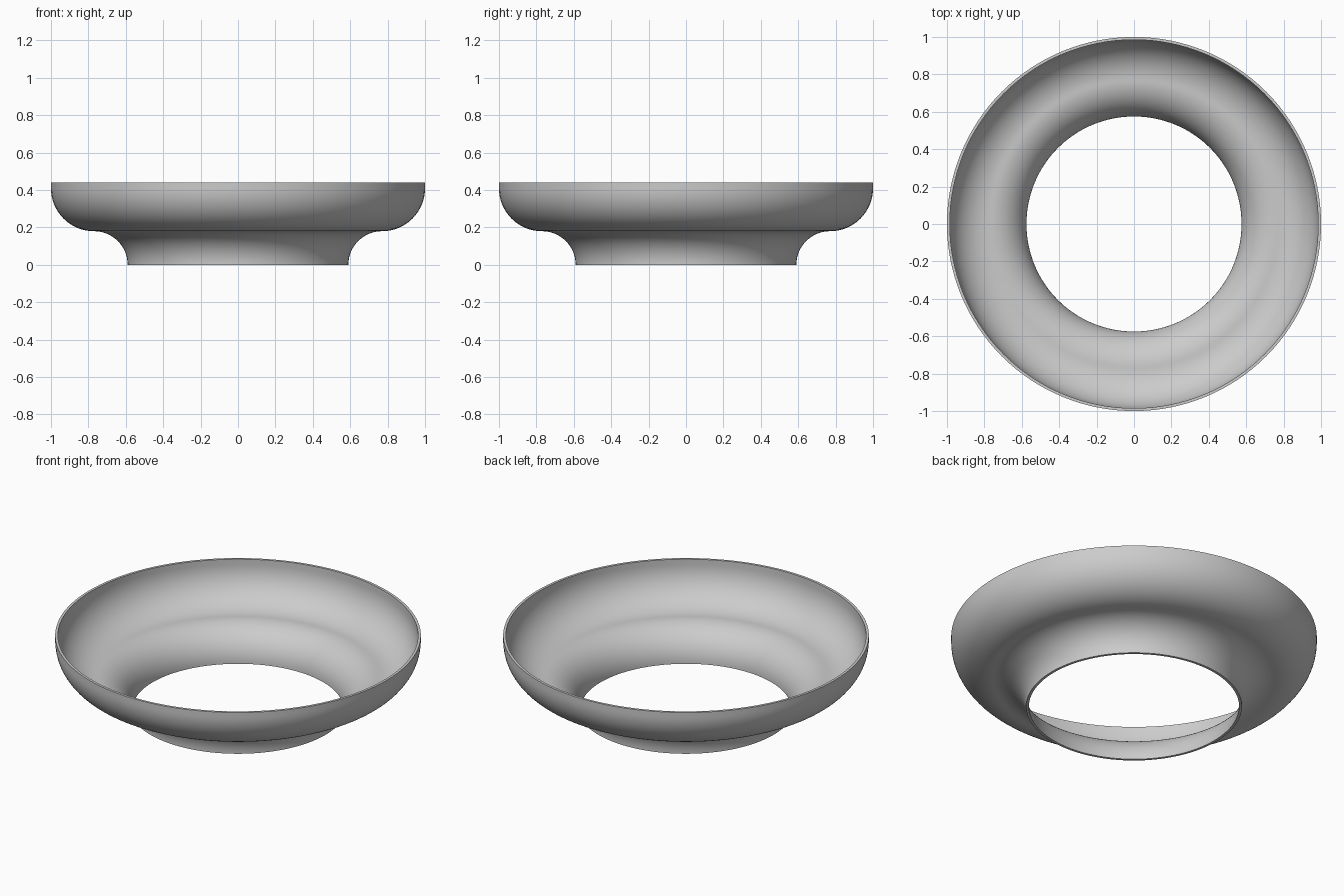
import bpy, bmesh, math

cube = bpy.data.objects.get("Cube")
if cube:
    bpy.data.objects.remove(cube, do_unlink=True)

grey = bpy.data.materials.new("plain grey")
grey.use_nodes = True
colour = (0.6, 0.6, 0.6, 1)
grey.diffuse_color = colour
grey.node_tree.nodes["Principled BSDF"].inputs["Base Color"].default_value = colour

BEND = 0.77      # radius where the foot curve meets the bowl curve
FOOT = 0.18      # foot curve radius
BOWL = 0.23      # bowl curve radius
TOP = 0.44
WALL = 0.015
STEPS = 24
SEGMENTS = 128


def arc(cx, cz, radius, start, end):
    angles = [math.radians(start + (end - start) * i / STEPS) for i in range(STEPS + 1)]
    return [(cx + radius * math.cos(a), cz + radius * math.sin(a)) for a in angles]


def wall_curve(offset):
    # Foot flare, then bowl curve, then short upright lip
    foot = arc(BEND, 0, FOOT + offset, 180, 90)
    bowl = arc(BEND, FOOT + BOWL, BOWL - offset, 270, 360)
    return foot + bowl[1:] + [(BEND + BOWL - offset, TOP)]


# Closed cross-section of the thin wall
section = wall_curve(0) + wall_curve(WALL)[::-1]

# Spin the cross-section into a ring
bm = bmesh.new()
verts = [bm.verts.new((r, 0, z)) for r, z in section]
edges = [bm.edges.new((v, verts[(i + 1) % len(verts)])) for i, v in enumerate(verts)]
bmesh.ops.spin(bm, geom=verts + edges, cent=(0, 0, 0), axis=(0, 0, 1),
               angle=math.tau, steps=SEGMENTS, use_merge=True)
bmesh.ops.remove_doubles(bm, verts=bm.verts, dist=0.0001)
bmesh.ops.recalc_face_normals(bm, faces=bm.faces)
mesh = bpy.data.meshes.new("flared_ring")
bm.to_mesh(mesh)
bm.free()
mesh.materials.append(grey)

ring = bpy.data.objects.new("flared_ring", mesh)
bpy.context.collection.objects.link(ring)
bpy.context.view_layer.objects.active = ring
ring.select_set(True)
bpy.ops.object.shade_smooth_by_angle(angle=math.radians(30))
